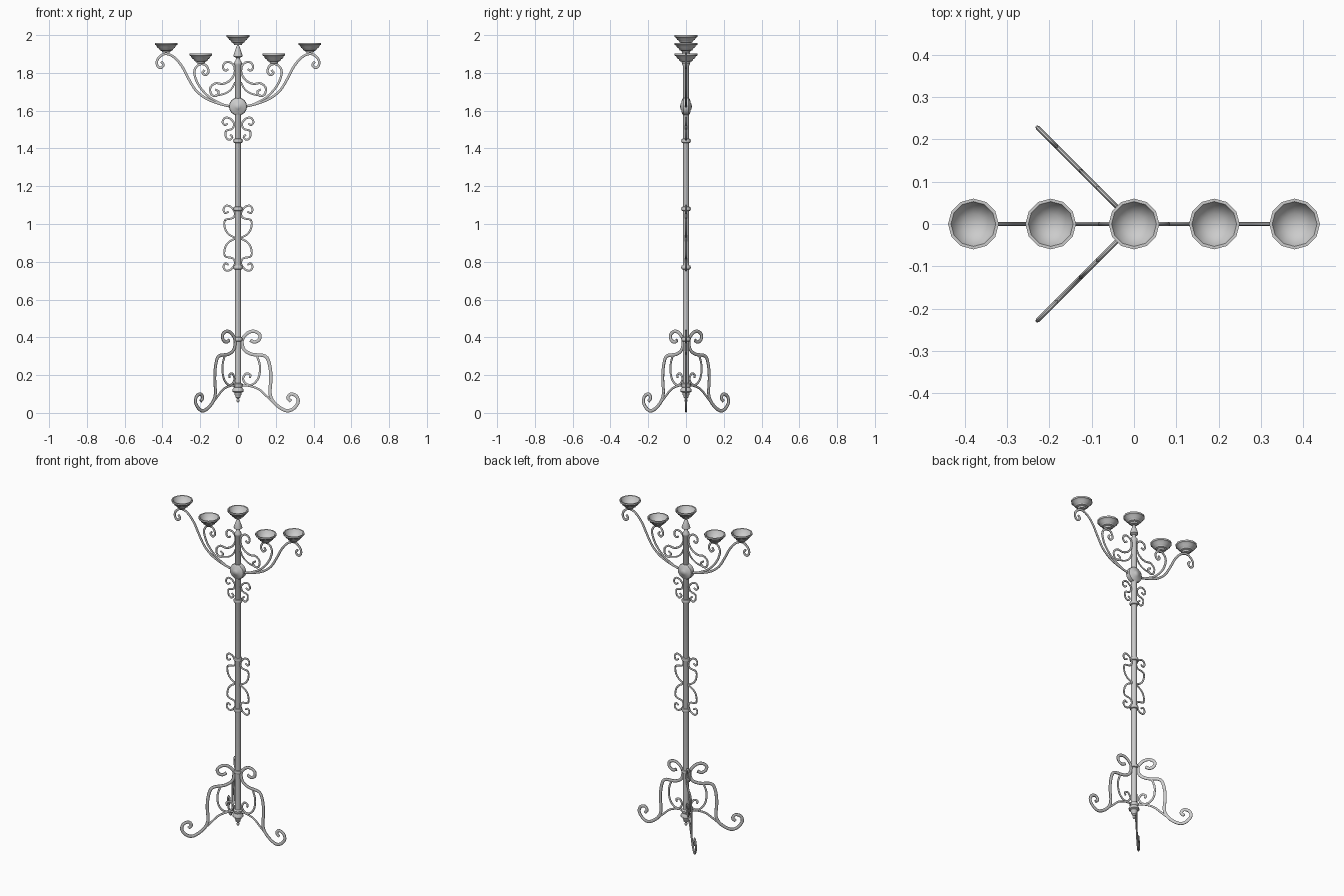
import bpy, bmesh, math
from mathutils import Vector


def finish(name, bm):
    bmesh.ops.recalc_face_normals(bm, faces=bm.faces)
    me = bpy.data.meshes.new(name)
    bm.to_mesh(me)
    bm.free()
    ob = bpy.data.objects.new(name, me)
    bpy.context.collection.objects.link(ob)
    bpy.ops.object.select_all(action='DESELECT')
    ob.select_set(True)
    bpy.context.view_layer.objects.active = ob
    bpy.ops.object.shade_smooth_by_angle(angle=math.radians(40))
    return ob


def lathe(name, profile, loc=(0, 0, 0), sides=12):
    """Revolve an (r, z) profile around z."""
    bm = bmesh.new()
    vs = [bm.verts.new((r, 0, z)) for r, z in profile]
    es = [bm.edges.new(p) for p in zip(vs, vs[1:])]
    bmesh.ops.spin(bm, geom=vs + es, cent=(0, 0, 0), axis=(0, 0, 1),
                   angle=2 * math.pi, steps=sides, use_duplicate=False)
    bmesh.ops.remove_doubles(bm, verts=bm.verts, dist=1e-5)
    ob = finish(name, bm)
    ob.location = loc
    return ob


def smooth_path(pts, n=4):
    """Catmull-Rom through the given points."""
    p = [Vector(q) for q in pts]
    p = [2 * p[0] - p[1]] + p + [2 * p[-1] - p[-2]]
    out = []
    for a, b, c, d in zip(p, p[1:], p[2:], p[3:]):
        for i in range(n):
            t = i / n
            out.append(0.5 * (2 * b + (c - a) * t + (2 * a - 5 * b + 4 * c - d) * t * t
                              + (3 * b - a - 3 * c + d) * t ** 3))
    return out + [p[-2]]


def scroll(name, pts, width, thick, angle=0, flip_z=None):
    """Sweep an oval bar along an (r, z) path in the vertical plane at angle."""
    if flip_z is not None:
        pts = [(r, 2 * flip_z - z) for r, z in pts]
    path = smooth_path(pts)
    bm = bmesh.new()
    rings = []
    for i, c in enumerate(path):
        t = (path[min(i + 1, len(path) - 1)] - path[max(i - 1, 0)]).normalized()
        ring = []
        for k in range(8):
            a = 2 * math.pi * (k + 0.5) / 8
            o = math.cos(a) * width / 2
            ring.append(bm.verts.new((c.x - t.y * o, math.sin(a) * thick / 2, c.y + t.x * o)))
        rings.append(ring)
    for a, b in zip(rings, rings[1:]):
        for k in range(8):
            j = (k + 1) % 8
            bm.faces.new((a[k], a[j], b[j], b[k]))
    bm.faces.new(rings[0])
    bm.faces.new(rings[-1])
    ob = finish(name, bm)
    ob.rotation_euler.z = math.radians(angle)
    return ob


# Pole with bottom drop and top finial
lathe("pole", [(0, .055), (.006, .058), (.008, .068), (.005, .075), (.013, .082), (.013, .09),
               (.018, .096), (.02, .108), (.03, .113), (.03, .122), (.022, .135), (.026, .143),
               (.026, .152), (.017, .158), (.017, 1.84), (.02, 1.845), (.02, 1.855),
               (.013, 1.865), (.01, 1.88), (.024, 1.887), (.024, 1.893), (.007, 1.943), (0, 1.952)])

# Collars
for i, z in enumerate((.39, .77, 1.08, 1.44)):
    lathe(f"collar_{i}", [(.016, z - .012), (.023, z - .009), (.026, z), (.023, z + .009), (.016, z + .012)])

# Round boss facing front and back
boss = lathe("boss", [(0, -.031), (.015, -.029), (.02, -.024), (.036, -.022), (.046, -.014), (.048, 0),
                      (.046, .014), (.036, .022), (.02, .024), (.015, .029), (0, .031)],
             (0, 0, 1.622), 16)
boss.rotation_euler.x = math.pi / 2

# Candle cups
cup = [(0, 0), (.02, 0), (.024, .009), (.034, .013), (.038, .022), (.047, .027), (.052, .038),
       (.06, .042), (.06, .052), (.053, .052), (.044, .032), (.025, .017), (0, .012)]
for i, (x, z) in enumerate([(-.38, 1.907), (-.197, 1.85), (0, 1.948), (.19, 1.85), (.38, 1.907)]):
    lathe(f"cup_{i}", cup, (x, 0, z))

# Three scrolled legs with inner scroll and brace
leg = [(.065, .385), (.088, .375), (.112, .388), (.115, .415), (.085, .432), (.05, .422),
       (.022, .385), (.032, .335), (.075, .31), (.145, .30), (.168, .25), (.174, .18),
       (.17, .10), (.195, .05), (.25, .013), (.29, .02), (.318, .055), (.31, .088),
       (.28, .1), (.264, .08), (.28, .062)]
leg_curl = [(.10, .303), (.116, .25), (.11, .19), (.08, .152), (.045, .152), (.027, .18),
            (.042, .208), (.065, .202), (.062, .185)]
leg_brace = [(.01, .145), (.06, .143), (.11, .125), (.15, .09), (.185, .058)]
for i, a in enumerate((0, 135, 225)):
    scroll(f"leg_{i}", leg, .019, .011, a)
    scroll(f"leg_inner_scroll_{i}", leg_curl, .012, .009, a)
    scroll(f"leg_brace_{i}", leg_brace, .012, .009, a)

# Scrolls and arms on both sides of the pole
mid = [(.05, 1.066), (.068, 1.058), (.077, 1.078), (.063, 1.097), (.037, 1.09), (.017, 1.06),
       (.027, 1.032), (.069, 1.02), (.069, .977), (.048, .945), (.011, .925)]
lower = [(.055, 1.532), (.07, 1.524), (.082, 1.54), (.07, 1.561), (.045, 1.56), (.022, 1.535),
         (.03, 1.505), (.064, 1.492), (.063, 1.458), (.045, 1.446), (.03, 1.46), (.042, 1.474)]
crown = [(.052, 1.82), (.068, 1.812), (.08, 1.83), (.07, 1.853), (.045, 1.857), (.022, 1.838),
         (.018, 1.80), (.04, 1.762), (.08, 1.742), (.12, 1.745), (.147, 1.72), (.14, 1.685),
         (.115, 1.678), (.102, 1.7), (.12, 1.712)]
crown_brace = [(.125, 1.679), (.07, 1.69), (.035, 1.715), (.016, 1.75)]
outer_arm = [(.03, 1.62), (.10, 1.637), (.17, 1.665), (.225, 1.71), (.265, 1.775), (.30, 1.84),
             (.345, 1.888), (.39, 1.9), (.425, 1.873), (.428, 1.84), (.41, 1.826),
             (.394, 1.842), (.406, 1.86)]
inner_arm = [(.08, 1.632), (.15, 1.67), (.205, 1.73), (.23, 1.79), (.225, 1.826), (.20, 1.846),
             (.17, 1.84), (.156, 1.81), (.17, 1.788), (.187, 1.80), (.178, 1.815)]
for side, a in (("right", 0), ("left", 180)):
    scroll(f"mid_scroll_top_{side}", mid, .011, .009, a)
    scroll(f"mid_scroll_bottom_{side}", mid, .011, .009, a, flip_z=.925)
    scroll(f"lower_scroll_{side}", lower, .011, .009, a)
    scroll(f"crown_scroll_{side}", crown, .012, .009, a)
    scroll(f"crown_brace_{side}", crown_brace, .01, .008, a)
    scroll(f"outer_arm_{side}", outer_arm, .014, .01, a)
    scroll(f"inner_arm_{side}", inner_arm, .013, .009, a)
